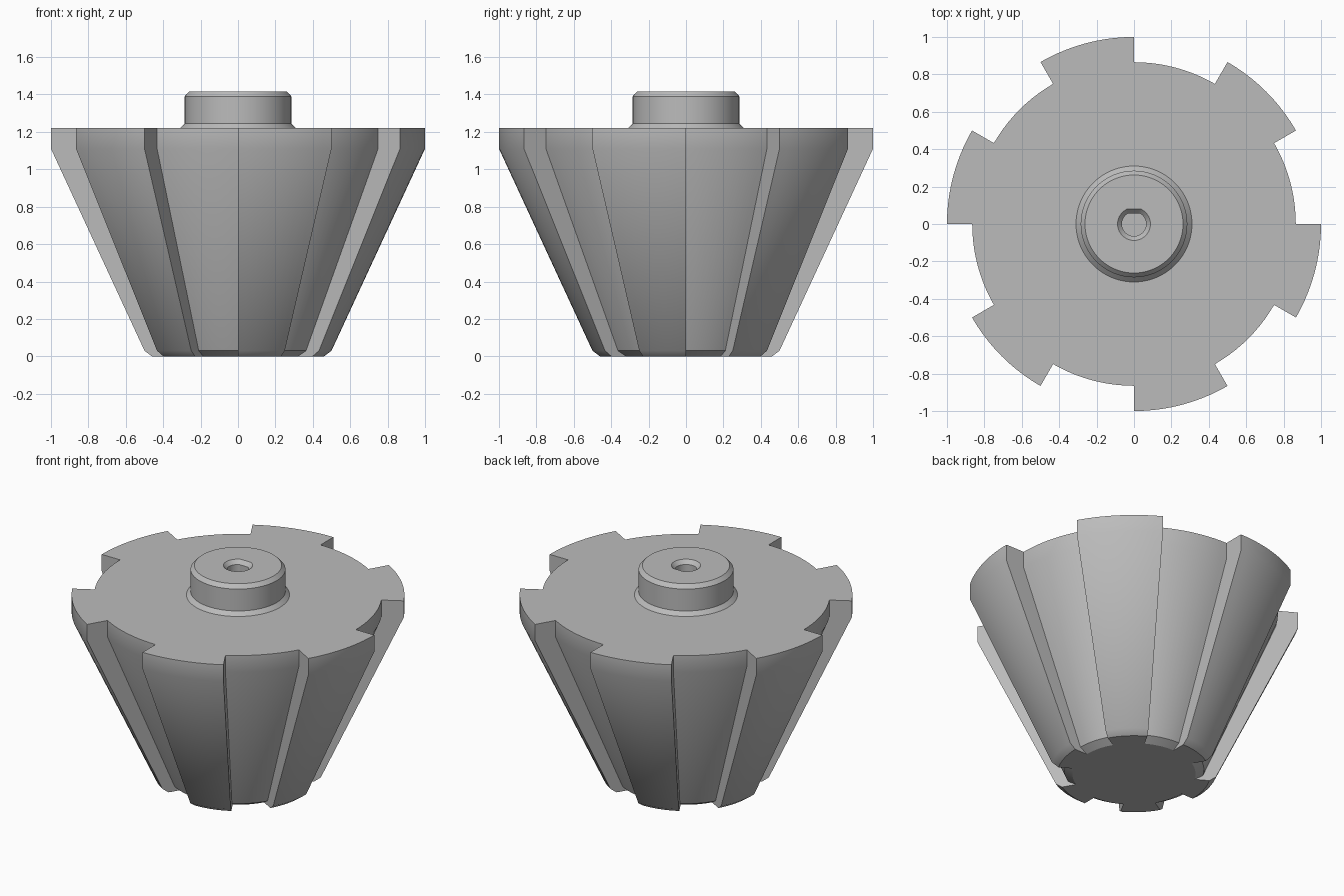
import bpy, bmesh
from math import radians, cos, sin

cube = bpy.data.objects.get("Cube")
if cube:
    bpy.data.objects.remove(cube, do_unlink=True)

steel = bpy.data.materials.new("grey_steel")
steel.use_nodes = True
GREY = (0.5, 0.5, 0.5, 1)
steel.diffuse_color = GREY
steel.node_tree.nodes["Principled BSDF"].inputs["Base Color"].default_value = GREY


def loft(name, rings):
    """Skin equal-length rings from bottom to top and cap both ends."""
    bm = bmesh.new()
    loops = [[bm.verts.new(p) for p in ring] for ring in rings]
    for low, high in zip(loops, loops[1:]):
        for i in range(len(low)):
            j = (i + 1) % len(low)
            bm.faces.new((low[i], low[j], high[j], high[i]))
    bm.faces.new(loops[0][::-1])
    bm.faces.new(loops[-1])
    bmesh.ops.recalc_face_normals(bm, faces=bm.faces)
    mesh = bpy.data.meshes.new(name)
    bm.to_mesh(mesh)
    bm.free()
    mesh.materials.append(steel)
    obj = bpy.data.objects.new(name, mesh)
    bpy.context.collection.objects.link(obj)
    bpy.ops.object.select_all(action='DESELECT')
    obj.select_set(True)
    bpy.context.view_layer.objects.active = obj
    bpy.ops.object.shade_smooth_by_angle(angle=radians(30))
    return obj


def toothed_ring(tooth_r, groove_r, z, teeth=6, steps=10):
    """Alternate equal groove and tooth arcs, joined by radial steps."""
    ring = []
    span = 180 / teeth
    for k in range(2 * teeth):
        r = tooth_r if k % 2 else groove_r
        for s in range(steps + 1):
            a = radians(span * (k + s / steps))
            ring.append((r * cos(a), r * sin(a), z))
    return ring


def round_ring(r, z, flat=None, sides=72):
    """Circle, optionally cut by a flat on its +y side."""
    ring = []
    for i in range(sides):
        a = radians(360 * i / sides)
        y = r * sin(a)
        ring.append((r * cos(a), y if flat is None else min(y, flat), z))
    return ring


# Tapered cutter body with six teeth
loft("cutter_body", [
    toothed_ring(0.46, 0.37, 0),
    toothed_ring(0.50, 0.42, 0.03),
    toothed_ring(1.0, 0.865, 1.11),
    toothed_ring(1.0, 0.865, 1.22),
])

# Hub with flared foot, chamfered rim and a D-shaped blind socket
loft("hub", [
    round_ring(0.31, 1.215),
    round_ring(0.31, 1.22),
    round_ring(0.285, 1.245),
    round_ring(0.285, 1.39),
    round_ring(0.262, 1.415),
    round_ring(0.088, 1.415, flat=0.08),
    round_ring(0.065, 1.39, flat=0.057),
    round_ring(0.065, 1.23, flat=0.057),
])
